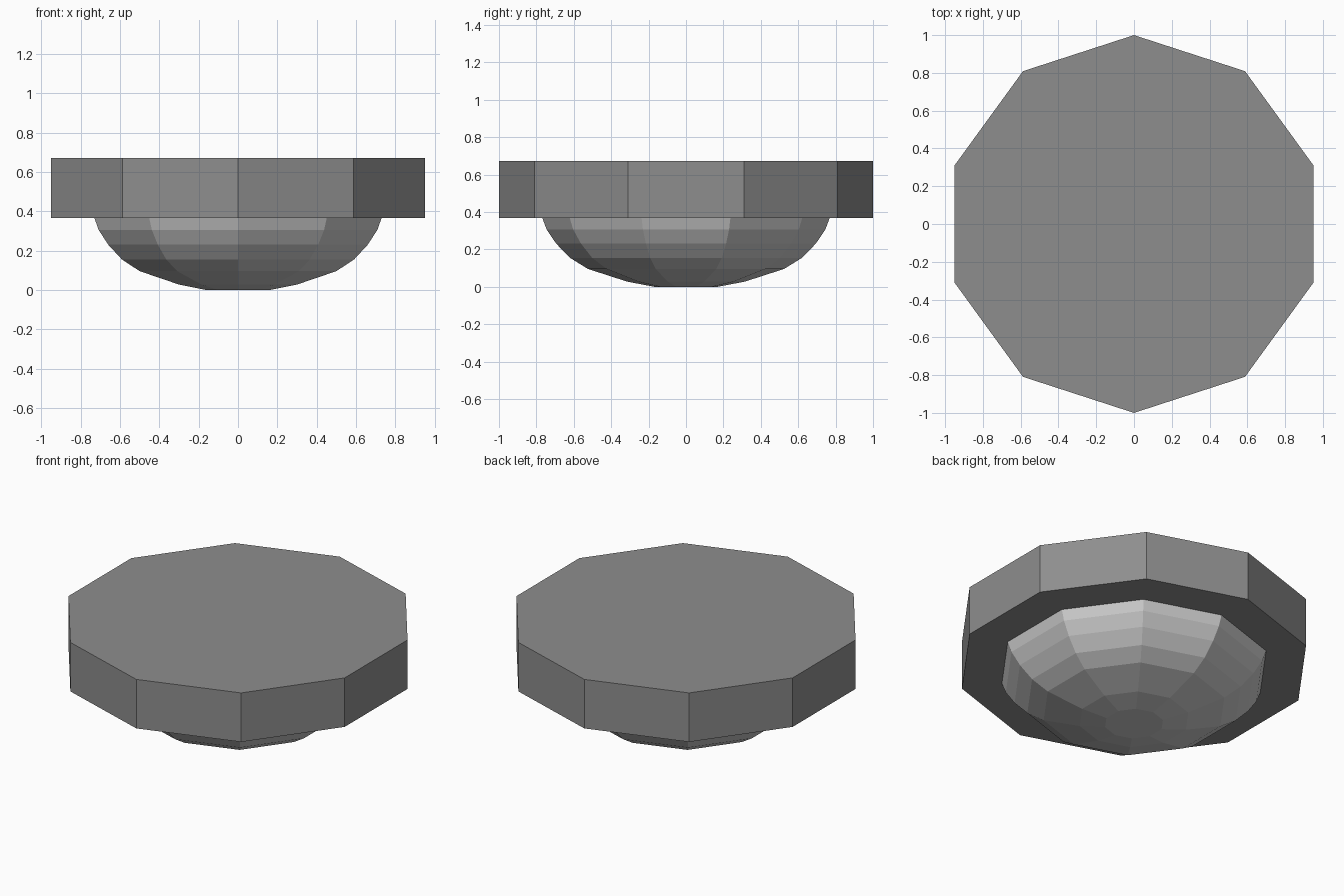
import bpy, bmesh, math

if "Cube" in bpy.data.objects:
    bpy.data.objects.remove(bpy.data.objects["Cube"])

SIDES = 10


def lathe(name, profile):
    """Ten-sided solid from (radius, z) rings, capped at both ends, corner on the y axis."""
    bm = bmesh.new()
    rings = []
    for r, z in profile:
        angles = [math.pi / 2 + 2 * math.pi * i / SIDES for i in range(SIDES)]
        rings.append([bm.verts.new((r * math.cos(a), r * math.sin(a), z)) for a in angles])
    for low, high in zip(rings, rings[1:]):
        for i in range(SIDES):
            j = (i + 1) % SIDES
            bm.faces.new((low[i], low[j], high[j], high[i]))
    bm.faces.new(rings[0][::-1])
    bm.faces.new(rings[-1])
    bmesh.ops.recalc_face_normals(bm, faces=bm.faces)
    mesh = bpy.data.meshes.new(name)
    bm.to_mesh(mesh)
    bm.free()
    obj = bpy.data.objects.new(name, mesh)
    bpy.context.collection.objects.link(obj)
    return obj


# Thick flat disc on top, in a darker grey
slab = lathe("top_slab", [(1.0, 0.367), (1.0, 0.672)])
dark = bpy.data.materials.new("dark_grey")
dark.diffuse_color = (0.27, 0.27, 0.27, 1)
dark.use_nodes = True
dark.node_tree.nodes["Principled BSDF"].inputs["Base Color"].default_value = dark.diffuse_color
slab.data.materials.append(dark)

# Faceted bowl underneath
lathe("lower_bowl", [(0.168, 0.0), (0.315, 0.028), (0.525, 0.096), (0.62, 0.155),
                     (0.694, 0.231), (0.745, 0.306), (0.768, 0.367)])
